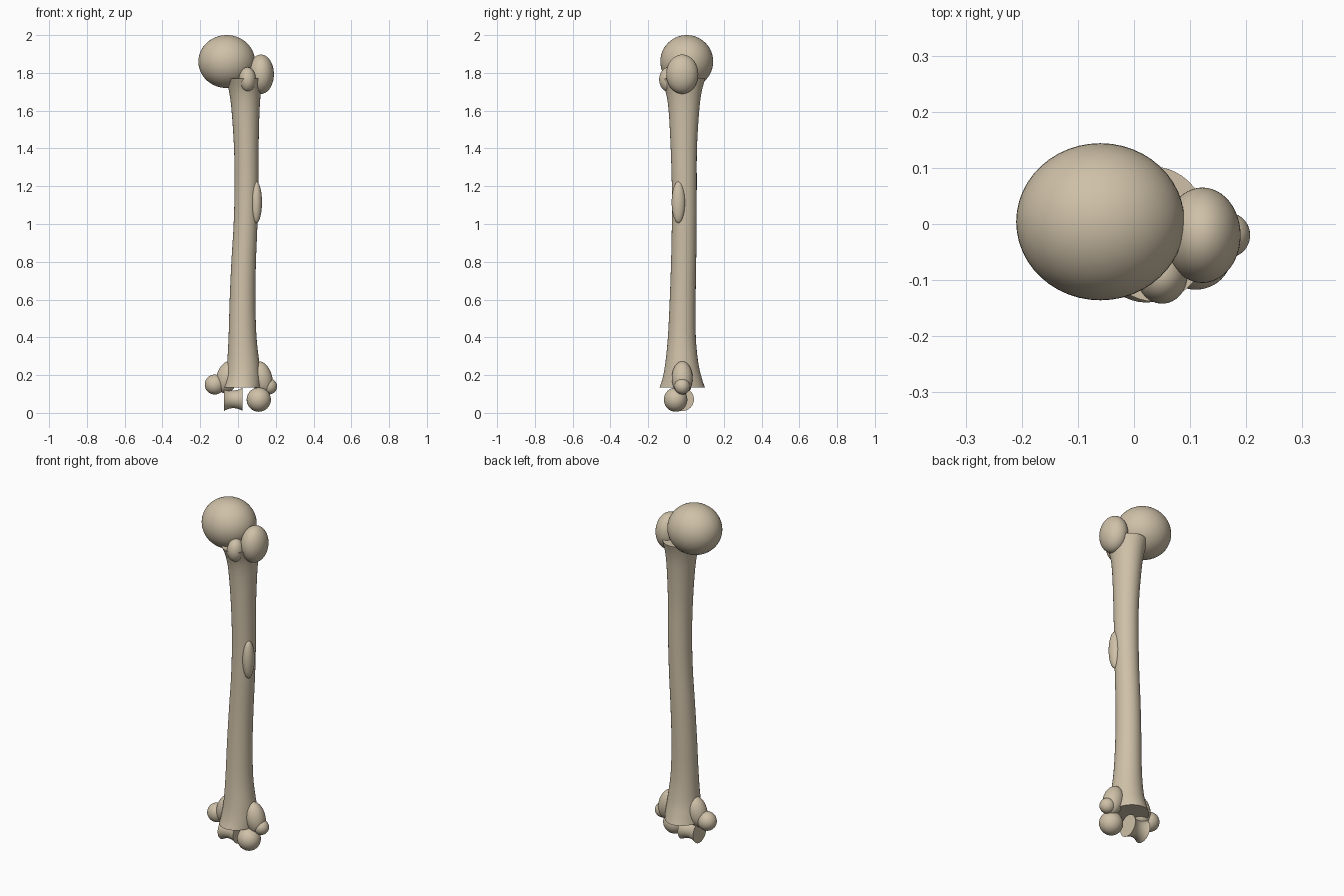
import bpy, bmesh, math
from mathutils import Matrix

if "Cube" in bpy.data.objects:
    bpy.data.objects.remove(bpy.data.objects["Cube"])

bone = bpy.data.materials.new("bone beige")
bone.diffuse_color = (0.62, 0.53, 0.39, 1)
bone.use_nodes = True
bone.node_tree.nodes["Principled BSDF"].inputs["Base Color"].default_value = bone.diffuse_color


def finish(name, bm):
    bmesh.ops.recalc_face_normals(bm, faces=bm.faces)
    me = bpy.data.meshes.new(name)
    bm.to_mesh(me)
    bm.free()
    ob = bpy.data.objects.new(name, me)
    bpy.context.collection.objects.link(ob)
    me.materials.append(bone)
    bpy.ops.object.select_all(action='DESELECT')
    bpy.context.view_layer.objects.active = ob
    ob.select_set(True)
    bpy.ops.object.shade_smooth_by_angle(angle=math.radians(40))
    return ob


def ellipsoid(name, centre, radii, tilt=0.0):
    bm = bmesh.new()
    bmesh.ops.create_uvsphere(bm, u_segments=48, v_segments=28, radius=1)
    bm.transform(Matrix.Translation(centre) @ Matrix.Rotation(tilt, 4, 'Y')
                 @ Matrix.Diagonal((*radii, 1)))
    return finish(name, bm)


def loft(name, rings):
    bm = bmesh.new()
    loops = [[bm.verts.new(p) for p in ring] for ring in rings]
    n = len(loops[0])
    for a, b in zip(loops, loops[1:]):
        for i in range(n):
            j = (i + 1) % n
            bm.faces.new((a[i], a[j], b[j], b[i]))
    bm.faces.new(loops[0])
    bm.faces.new(loops[-1])
    return finish(name, bm)


def smooth_rows(rows, steps=5):
    # Catmull-Rom interpolation of the section table
    out = []
    for k in range(len(rows) - 1):
        p0, p1 = rows[max(k - 1, 0)], rows[k]
        p2, p3 = rows[k + 1], rows[min(k + 2, len(rows) - 1)]
        for s in range(steps):
            t = s / steps
            out.append([0.5 * (2 * b + (c - a) * t + (2 * a - 5 * b + 4 * c - d) * t * t
                               + (3 * b - a - 3 * c + d) * t ** 3)
                        for a, b, c, d in zip(p0, p1, p2, p3)])
    return out + [rows[-1]]


# Shaft: height, left, right, front, back of each section
sections = [
    (0.135, -0.078, 0.122, -0.140, 0.100),
    (0.18, -0.070, 0.122, -0.125, 0.085),
    (0.26, -0.058, 0.114, -0.110, 0.066),
    (0.40, -0.050, 0.098, -0.096, 0.052),
    (0.60, -0.044, 0.092, -0.086, 0.051),
    (0.80, -0.035, 0.095, -0.079, 0.054),
    (1.00, -0.023, 0.103, -0.075, 0.056),
    (1.20, -0.018, 0.108, -0.075, 0.057),
    (1.40, -0.021, 0.109, -0.081, 0.058),
    (1.60, -0.034, 0.114, -0.092, 0.070),
    (1.70, -0.047, 0.122, -0.108, 0.083),
    (1.77, -0.064, 0.135, -0.138, 0.102),
]
rings = []
for z, x0, x1, y0, y1 in smooth_rows(sections):
    rings.append([((x0 + x1) / 2 + (x1 - x0) / 2 * math.cos(i * math.tau / 48),
                   (y0 + y1) / 2 + (y1 - y0) / 2 * math.sin(i * math.tau / 48), z)
                  for i in range(48)])
loft("shaft", rings)

# Upper end
ellipsoid("ball_head", (-0.06, 0.004, 1.86), (0.15, 0.14, 0.14))
ellipsoid("large_upper_bump", (0.122, -0.02, 1.793), (0.068, 0.085, 0.104))
ellipsoid("small_upper_bump", (0.05, -0.092, 1.765), (0.045, 0.05, 0.065))

# Raised patch on the side of the shaft
ellipsoid("side_ridge", (0.097, -0.04, 1.115), (0.03, 0.036, 0.11))

# Lower end: flared ridges with a knob on each side
ellipsoid("left_lower_ridge", (-0.055, -0.02, 0.19), (0.058, 0.055, 0.088), 0.3)
ellipsoid("right_lower_ridge", (0.125, -0.02, 0.185), (0.056, 0.055, 0.09), -0.25)
ellipsoid("left_knob", (-0.123, -0.02, 0.15), (0.053, 0.05, 0.053))
ellipsoid("right_knob", (0.165, -0.02, 0.14), (0.042, 0.041, 0.042))
ellipsoid("joint_ball", (0.11, -0.055, 0.07), (0.064, 0.062, 0.064))

# Grooved joint roller, waisted in the middle
roller = []
for k in range(13):
    t = k / 6 - 1
    r = 0.047 + 0.015 * t * t
    roller.append([(-0.025 + 0.05 * t, -0.02 + r * math.cos(i * math.tau / 40),
                    0.072 + r * math.sin(i * math.tau / 40)) for i in range(40)])
loft("joint_roller", roller)
